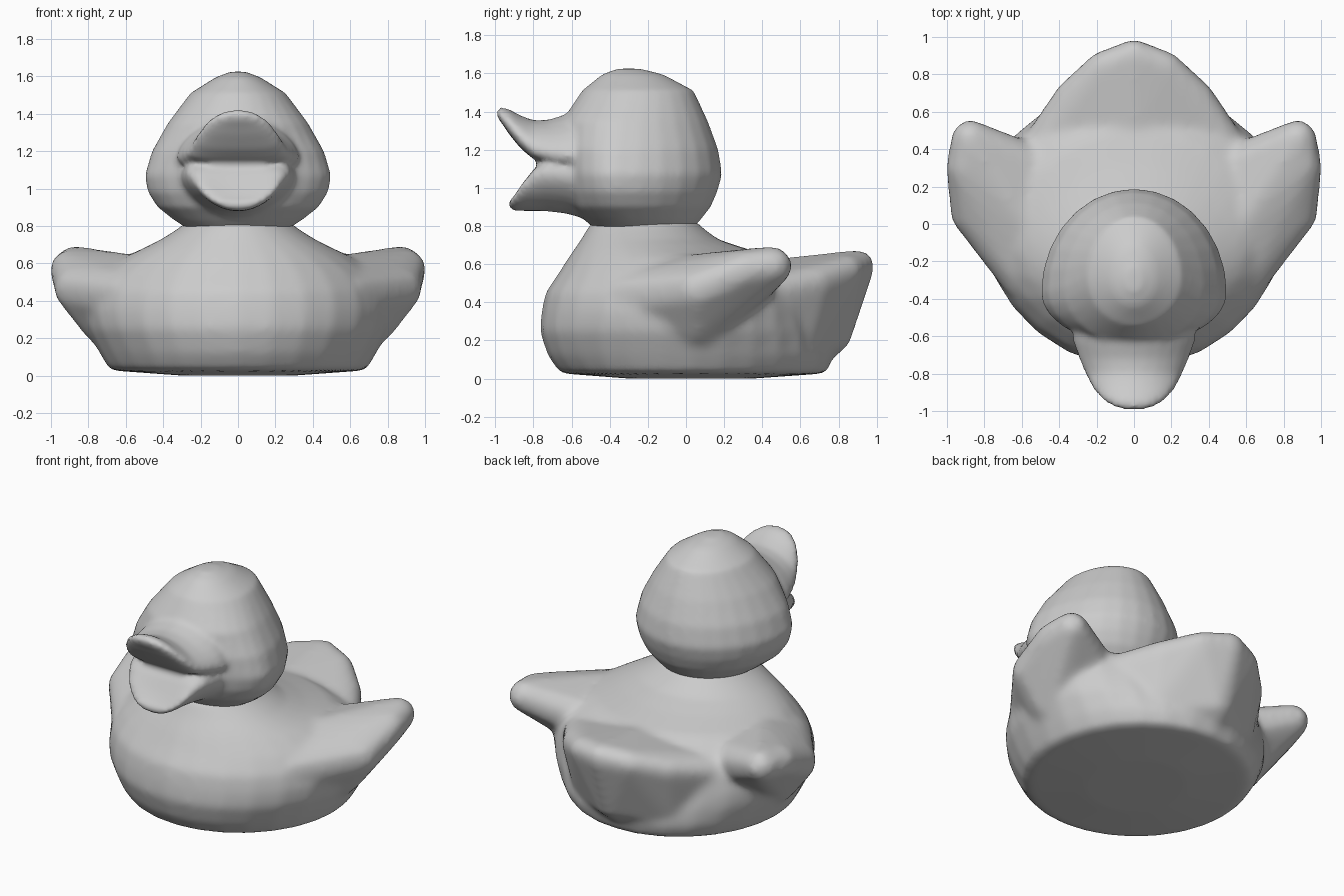
import bpy, bmesh
from math import sin, cos, pi
from mathutils import Vector

N = 28


def loft(bm, sections):
    """Skin a list of closed point loops and cap both ends."""
    rings = [[bm.verts.new(p) for p in s] for s in sections]
    for a, b in zip(rings, rings[1:]):
        for i in range(N):
            j = (i + 1) % N
            bm.faces.new((a[i], a[j], b[j], b[i]))
    bm.faces.new(rings[0][::-1])
    bm.faces.new(rings[-1])


def level(z, front, back, rx, widest):
    """Horizontal egg-shaped ring: different radii in front of / behind its widest line."""
    pts = []
    for i in range(N):
        a = 2 * pi * i / N
        ry = (back - widest) if sin(a) > 0 else (widest - front)
        pts.append((rx * cos(a), widest + ry * sin(a), z))
    return pts


def bill_section(y, top, bottom, w, bend):
    """Vertical oval across the bill, bent up or down towards its sides."""
    zc, t = (top + bottom) / 2, (top - bottom) / 2
    pts = []
    for i in range(N):
        a = 2 * pi * i / N
        x = w * cos(a)
        pts.append((x, y, zc + t * sin(a) + bend * x * x))
    return pts


def hull(bm, balls):
    """Convex lobe wrapped around a set of balls (x, y, z, r)."""
    tmp = bmesh.new()
    bmesh.ops.create_icosphere(tmp, subdivisions=2, radius=1)
    unit = [v.co.copy() for v in tmp.verts]
    tmp.free()
    verts = [bm.verts.new(Vector(b[:3]) + u * b[3]) for b in balls for u in unit]
    bmesh.ops.convex_hull(bm, input=verts)
    bmesh.ops.delete(bm, geom=[v for v in verts if v.is_valid and not v.link_faces],
                     context='VERTS')


def finish(bm, name, voxel, repeat):
    bmesh.ops.recalc_face_normals(bm, faces=bm.faces)
    me = bpy.data.meshes.new(name)
    bm.to_mesh(me)
    bm.free()
    ob = bpy.data.objects.new(name, me)
    bpy.context.collection.objects.link(ob)
    rm = ob.modifiers.new("fuse", 'REMESH')
    rm.mode = 'VOXEL'
    rm.voxel_size = voxel
    rm.use_smooth_shade = True
    sm = ob.modifiers.new("soften", 'SMOOTH')
    sm.factor = 0.5
    sm.iterations = repeat
    return ob


# body: (z, front y, back y, half width, y of widest line)
bm = bmesh.new()
loft(bm, [level(*r) for r in [
    (0.00, -0.30, 0.35, 0.30, 0.0), (0.028, -0.66, 0.74, 0.685, 0.02),
    (0.12, -0.725, 0.77, 0.74, 0.04), (0.25, -0.768, 0.73, 0.81, 0.06),
    (0.35, -0.758, 0.69, 0.83, 0.08), (0.45, -0.738, 0.67, 0.81, 0.08),
    (0.55, -0.67, 0.62, 0.74, 0.05), (0.63, -0.62, 0.50, 0.62, -0.03),
    (0.68, -0.585, 0.32, 0.51, -0.14), (0.73, -0.55, 0.17, 0.41, -0.2),
    (0.80, -0.51, 0.075, 0.30, -0.22), (0.825, -0.49, 0.06, 0.28, -0.22)]])

# wings: mirrored lobes sweeping out and back from the flanks
for s in (-1, 1):
    hull(bm, [(s * 0.875, 0.455, 0.59, 0.105), (s * 0.90, 0.30, 0.565, 0.108),
              (s * 0.86, 0.06, 0.465, 0.125), (s * 0.56, -0.29, 0.42, 0.15),
              (s * 0.70, 0.06, 0.30, 0.15), (s * 0.50, -0.10, 0.45, 0.19),
              (s * 0.52, 0.27, 0.46, 0.15)])

# tail: broad lobe with raised tip
hull(bm, [(0, 0.905, 0.588, 0.087), (0, 0.755, 0.24, 0.12), (0, 0.66, 0.12, 0.08),
          (0, 0.40, 0.50, 0.12)]
     + [b for s in (-1, 1) for b in [(s * 0.17, 0.84, 0.565, 0.085),
                                     (s * 0.34, 0.67, 0.50, 0.095),
                                     (s * 0.49, 0.42, 0.44, 0.11),
                                     (s * 0.30, 0.58, 0.19, 0.11)]])
finish(bm, "body", 0.022, 12)

# head
bm = bmesh.new()
loft(bm, [level(*r) for r in [
    (0.785, -0.48, 0.03, 0.27, -0.27), (0.83, -0.53, 0.075, 0.34, -0.30),
    (0.90, -0.60, 0.13, 0.43, -0.34), (0.98, -0.63, 0.165, 0.482, -0.36),
    (1.07, -0.645, 0.19, 0.499, -0.37), (1.20, -0.66, 0.17, 0.46, -0.36),
    (1.35, -0.65, 0.115, 0.375, -0.34), (1.51, -0.545, 0.04, 0.255, -0.28),
    (1.595, -0.44, -0.12, 0.12, -0.29), (1.625, -0.36, -0.24, 0.04, -0.30)]])

# upper bill, curling upward: (y, top, bottom, half width, bend)
loft(bm, [bill_section(*r) for r in [
    (-0.50, 1.41, 1.10, 0.33, -0.8), (-0.63, 1.385, 1.12, 0.325, -0.8),
    (-0.72, 1.357, 1.14, 0.295, -0.8), (-0.80, 1.354, 1.15, 0.26, -0.8),
    (-0.87, 1.38, 1.21, 0.228, -0.7), (-0.93, 1.414, 1.285, 0.18, -0.7),
    (-0.97, 1.424, 1.345, 0.125, -0.7), (-0.99, 1.412, 1.37, 0.07, -0.7)]])

# lower bill, a shallow scoop
loft(bm, [bill_section(*r) for r in [
    (-0.50, 1.14, 0.83, 0.31, 0.6), (-0.63, 1.15, 0.865, 0.305, 0.7),
    (-0.74, 1.14, 0.878, 0.28, 0.9), (-0.80, 1.09, 0.878, 0.25, 1.2),
    (-0.86, 1.00, 0.878, 0.215, 1.5), (-0.905, 0.945, 0.882, 0.155, 1.5),
    (-0.93, 0.93, 0.89, 0.09, 1.2)]])
finish(bm, "head_and_bill", 0.018, 7)
